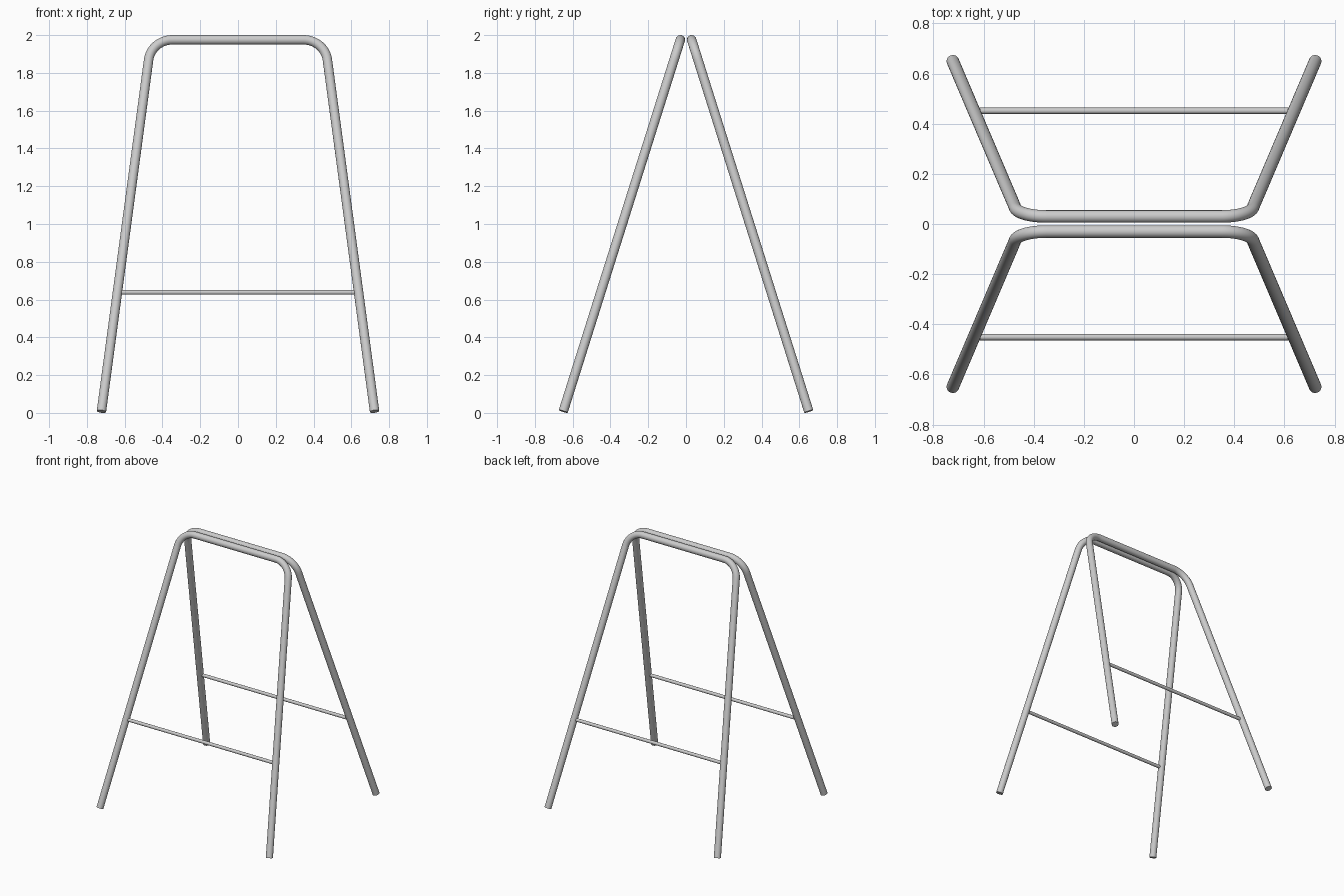
import bpy
import bmesh
import math
from mathutils import Vector

if "Cube" in bpy.data.objects:
    bpy.data.objects.remove(bpy.data.objects["Cube"])

TUBE_R = 0.025      # main frame tube radius
RUNG_R = 0.0125     # cross rung radius
BEND_R = 0.127      # centre-line radius of the top bends

steel = bpy.data.materials.new("light grey steel")
steel.diffuse_color = (0.6, 0.6, 0.6, 1.0)
steel.use_nodes = True
steel.node_tree.nodes["Principled BSDF"].inputs["Base Color"].default_value = steel.diffuse_color


def tube(name, points, radius):
    """Round capped tube swept along a list of points."""
    curve = bpy.data.curves.new(name + "_path", 'CURVE')
    curve.dimensions = '3D'
    curve.bevel_depth = radius
    curve.bevel_resolution = 10
    curve.use_fill_caps = True
    spline = curve.splines.new('POLY')
    spline.points.add(len(points) - 1)
    for sp, p in zip(spline.points, points):
        sp.co = (*p, 1.0)
    helper = bpy.data.objects.new(name + "_path", curve)
    bpy.context.collection.objects.link(helper)
    bpy.context.view_layer.update()
    deps = bpy.context.evaluated_depsgraph_get()
    mesh = bpy.data.meshes.new_from_object(helper.evaluated_get(deps))
    bpy.data.objects.remove(helper)

    bm = bmesh.new()
    bm.from_mesh(mesh)
    bmesh.ops.remove_doubles(bm, verts=bm.verts, dist=1e-5)
    bmesh.ops.recalc_face_normals(bm, faces=bm.faces)
    bm.to_mesh(mesh)
    bm.free()

    mesh.name = name
    mesh.materials.clear()
    mesh.materials.append(steel)
    obj = bpy.data.objects.new(name, mesh)
    bpy.context.collection.objects.link(obj)
    bpy.ops.object.select_all(action='DESELECT')
    obj.select_set(True)
    bpy.context.view_layer.objects.active = obj
    bpy.ops.object.shade_smooth_by_angle(angle=math.radians(40))
    return obj


def bend(foot, corner, steps=16):
    """Arc rounding the corner between a leg and the +x top bar."""
    down = (foot - corner).normalized()
    along = Vector((-1, 0, 0))
    half = down.angle(along) / 2
    tangent = BEND_R / math.tan(half)
    centre = corner + (down + along).normalized() * (BEND_R / math.sin(half))
    a = corner + down * tangent - centre
    b = corner + along * tangent - centre
    total = a.angle(b)
    return [centre + (a * math.sin((1 - i / steps) * total)
                      + b * math.sin(i / steps * total)) / math.sin(total)
            for i in range(steps + 1)]


# Two leaning hoops, each with one thin rung
for side, s in (("front", -1), ("back", 1)):
    foot = Vector((0.723, s * 0.65, 0.008))
    corner = Vector((0.459, s * 0.03, 1.975))
    right = [foot] + bend(foot, corner)
    left = [Vector((-p.x, p.y, p.z)) for p in reversed(right)]
    tube(side + "_frame", right + left, TUBE_R)

    t = (0.638 - foot.z) / (corner.z - foot.z)
    joint = foot.lerp(corner, t)
    tube(side + "_rung", [joint, Vector((-joint.x, joint.y, joint.z))], RUNG_R)
